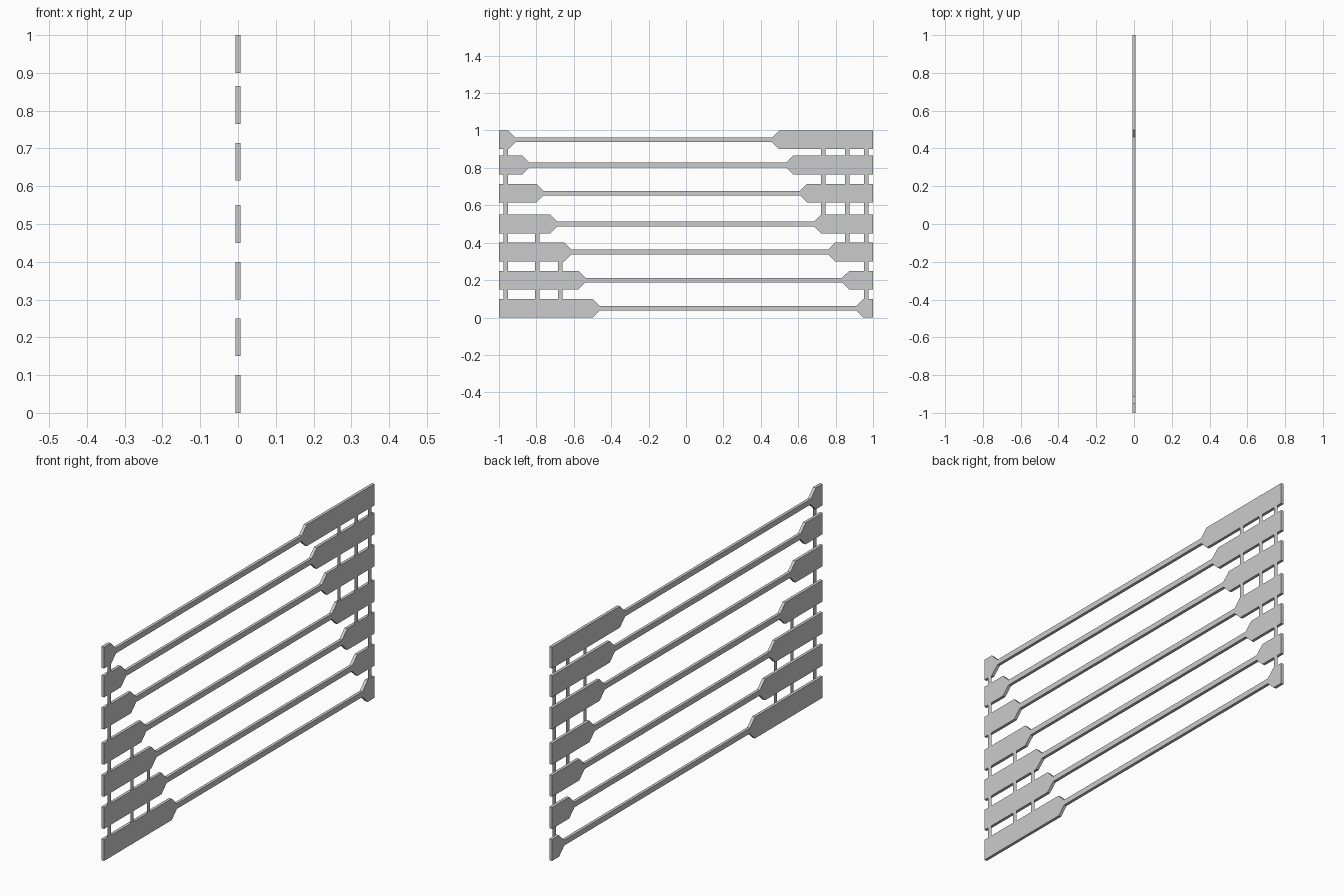
import bpy

if "Cube" in bpy.data.objects:
    bpy.data.objects.remove(bpy.data.objects["Cube"])

HALF = 0.007    # half thickness of the slats
BAR = 0.0125    # half height of the narrow middle bar
TAPER = 0.038   # length of the sloped shoulders


def make_object(name, verts, faces):
    mesh = bpy.data.meshes.new(name)
    mesh.from_pydata(verts, [], faces)
    mesh.update()
    obj = bpy.data.objects.new(name, mesh)
    bpy.context.collection.objects.link(obj)
    return obj


def slat(name, z, left, right):
    """Flat bar with two wide plates, extruded from its half profile."""
    half = [(-1, 0.05), (left, 0.05), (left + TAPER, BAR),
            (right - TAPER, BAR), (right, 0.05), (1, 0.05)]
    n = len(half)
    verts = [(x, y, z + s * h) for x in (-HALF, HALF) for s in (-1, 1) for y, h in half]
    faces = []
    for i in range(n - 1):
        a, b, c, d = i, n + i, 2 * n + i, 3 * n + i
        faces += [(a, b, b + 1, a + 1),        # back side
                  (c, c + 1, d + 1, d),        # front side
                  (a, a + 1, c + 1, c),        # lower edge
                  (b, d, d + 1, b + 1)]        # upper edge
    e = n - 1
    faces += [(0, 2 * n, 3 * n, n), (e, n + e, 3 * n + e, 2 * n + e)]
    make_object(name, verts, faces)


def strip(name, y, z0, z1):
    """Thin vertical tie, a single sheet lying on the slat faces."""
    x, w = HALF + 0.0005, 0.012
    make_object(name, [(x, y - w, z0), (x, y + w, z0), (x, y + w, z1), (x, y - w, z1)],
                [(0, 1, 2, 3)])


# Seven slats, plates shifting step by step from top to bottom
for i, z in enumerate((0.95, 0.815, 0.665, 0.50, 0.35, 0.20, 0.05)):
    slat(f"slat_{i + 1}", z, -0.95 + 0.075 * i, 0.498 + 0.075 * i)

# Vertical ties joining the plates
for i, (y, z0, z1) in enumerate(((-0.963, 0, 1), (-0.794, 0, 0.55), (-0.672, 0, 0.4),
                                 (0.735, 0.45, 1), (0.863, 0.3, 1), (0.963, 0, 1))):
    strip(f"vertical_tie_{i + 1}", y, z0, z1)
